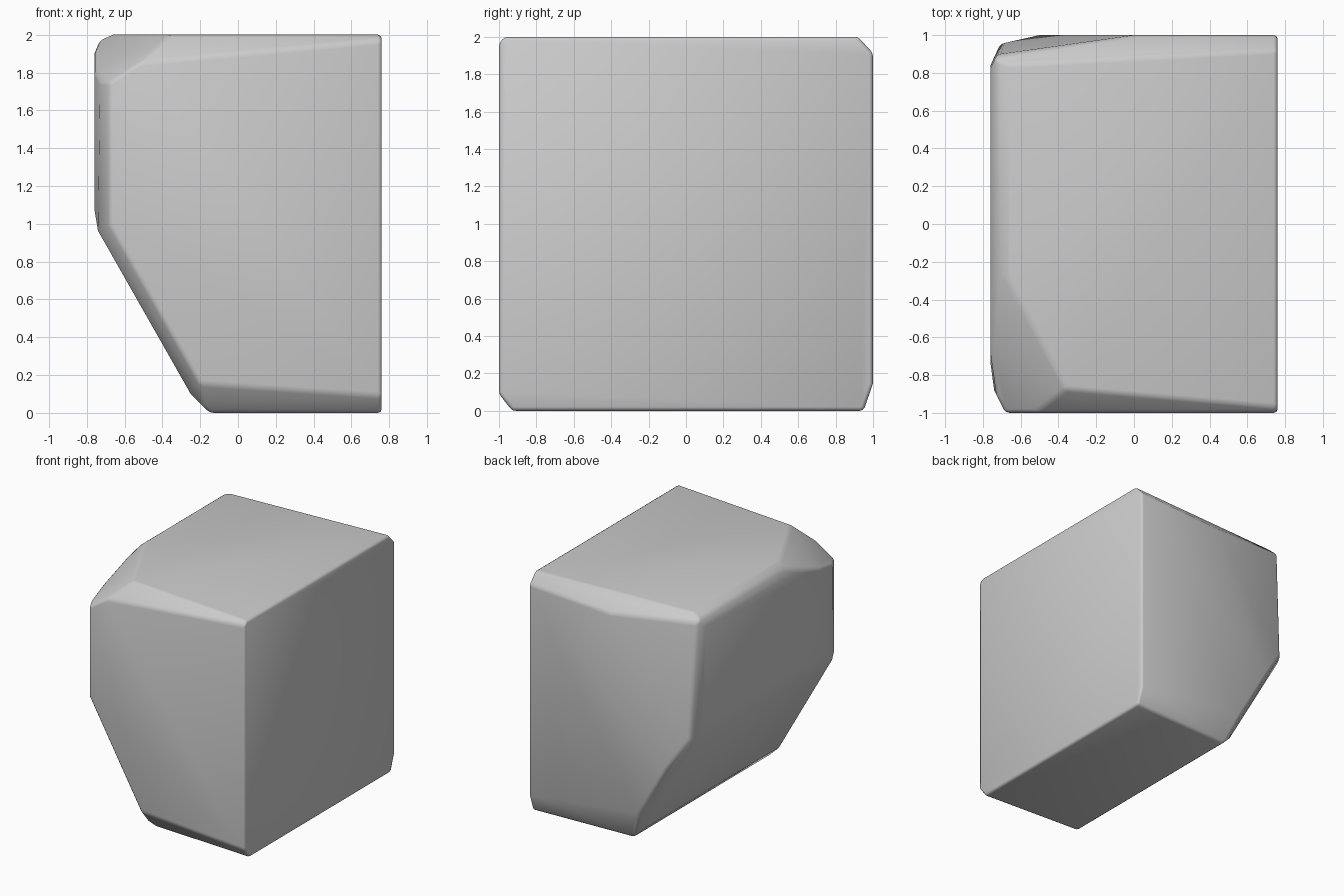
import bpy, bmesh
from mathutils import Vector

if "Cube" in bpy.data.objects:
    bpy.data.objects.remove(bpy.data.objects["Cube"])

CENTRE = Vector((0.1, 0, 1))


def cut(bm, a, b, c):
    """Slice away everything outside the plane through three points."""
    a, b, c = Vector(a), Vector(b), Vector(c)
    n = (b - a).cross(c - a).normalized()
    if n.dot(CENTRE - a) > 0:
        n = -n
    r = bmesh.ops.bisect_plane(bm, geom=bm.verts[:] + bm.edges[:] + bm.faces[:],
                               dist=1e-5, plane_co=a, plane_no=n, clear_outer=True)
    edges = [e for e in r["geom_cut"] if isinstance(e, bmesh.types.BMEdge)]
    if edges:
        bmesh.ops.holes_fill(bm, edges=[e for e in bm.edges if e.is_boundary], sides=0)


# Side profile with the undercut left edge, extruded front to back
profile = [(-0.66, 2), (-0.73, 1.97), (-0.76, 1.90), (-0.76, 1.08), (-0.74, 0.96),
           (-0.25, 0.10), (-0.15, 0), (0.76, 0), (0.76, 2)]
bm = bmesh.new()
face = bm.faces.new([bm.verts.new((x, -1, z)) for x, z in profile])
ext = bmesh.ops.extrude_face_region(bm, geom=[face])
bmesh.ops.translate(bm, vec=(0, 2, 0),
                    verts=[v for v in ext["geom"] if isinstance(v, bmesh.types.BMVert)])
bmesh.ops.recalc_face_normals(bm, faces=bm.faces[:])

# Worn edges: each row is a plane through three points
for plane in [
    # top front, top back
    ((0.76, -0.97, 2), (-0.76, -0.84, 2), (-0.76, -1, 1.83)),
    ((0.76, 0.92, 2), (-0.76, 0.84, 2), (0.0, 1, 1.87)),
    # bottom front, bottom back
    ((0.76, -0.93, 0), (-0.2, -0.88, 0), (0.3, -1, 0.12)),
    ((0.76, 0.95, 0), (-0.2, 0.91, 0), (0.3, 1, 0.20)),
    # upright left corners
    ((-0.76, -0.74, 1), (-0.74, -0.88, 1), (-0.75, -0.74, 2)),
    ((-0.74, -0.88, 1), (-0.68, -1, 1), (-0.68, -1, 2)),
    ((-0.76, 0.84, 1), (-0.69, 0.99, 1), (-0.71, 0.93, 2)),
    # undercut side edges
    ((-0.66, -1, 0.96), (-0.17, -1, 0.10), (-0.25, -0.88, 0.10)),
    ((-0.66, 1, 0.96), (-0.17, 1, 0.10), (-0.25, 0.88, 0.10)),
    # broken back corner and top left corner
    ((-0.2, 1, 1.4), (-0.76, 0.93, 1.3), (-0.6, 0.91, 2)),
    ((-0.4, -0.8, 2), (-0.76, -0.7, 1.8), (-0.68, -1, 1.75)),
]:
    cut(bm, *plane)

bmesh.ops.remove_doubles(bm, verts=bm.verts[:], dist=0.01)
bmesh.ops.recalc_face_normals(bm, faces=bm.faces[:])
mesh = bpy.data.meshes.new("stone_block")
bm.to_mesh(mesh)
bm.free()
stone = bpy.data.objects.new("stone_block", mesh)
bpy.context.collection.objects.link(stone)

# Slightly rounded edges, fully smooth shading
bevel = stone.modifiers.new("worn_edges", "BEVEL")
bevel.width = 0.03
bevel.segments = 2
bevel.limit_method = "ANGLE"
bevel.angle_limit = 0.6
mesh.polygons.foreach_set("use_smooth", [True] * len(mesh.polygons))
